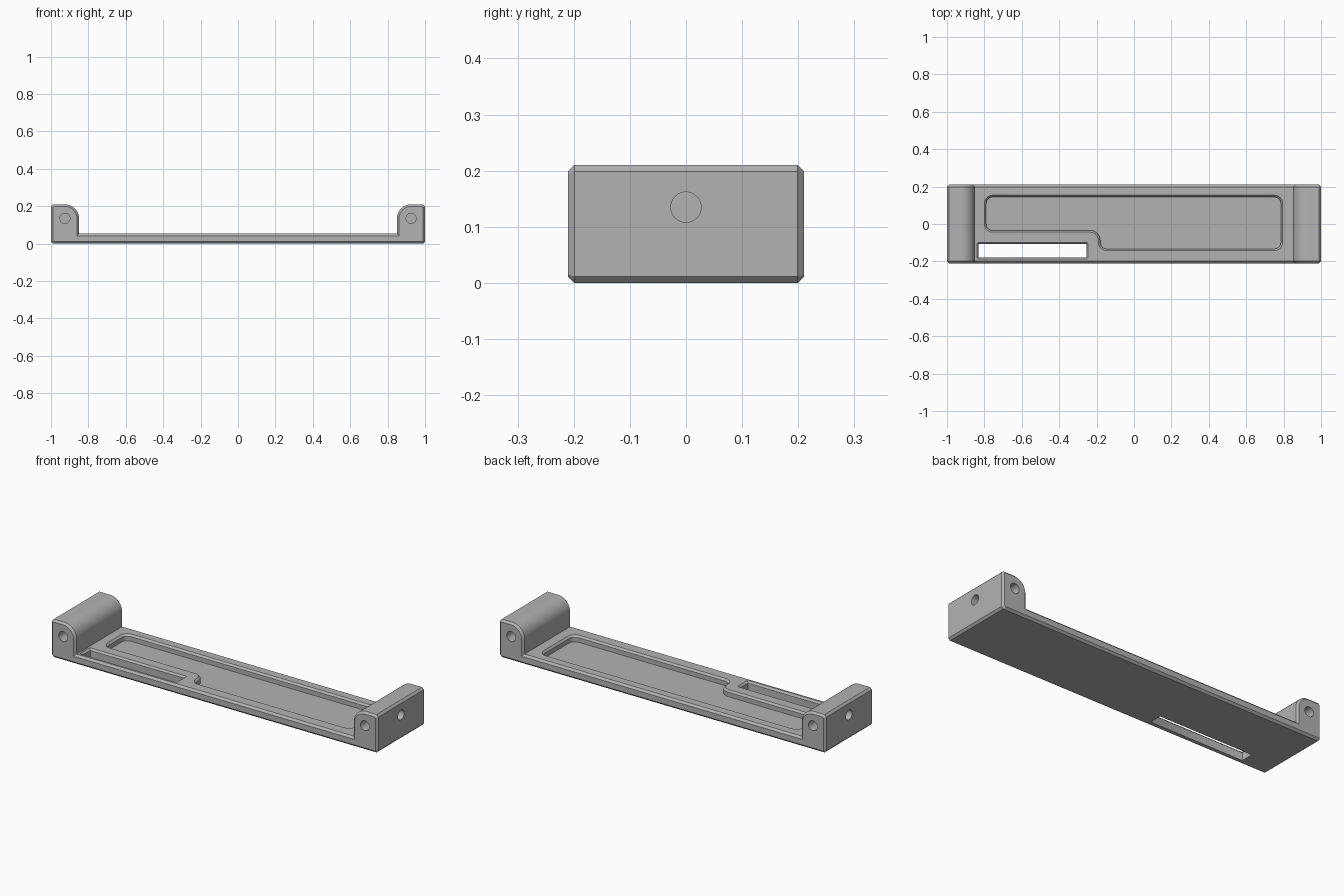
import bpy, bmesh, math
from mathutils import Vector, Matrix

if "Cube" in bpy.data.objects:
    bpy.data.objects.remove(bpy.data.objects["Cube"], do_unlink=True)

HALF_Y, TOP, BASE = 0.21, 0.21, 0.053    # half depth, ear height, plate thickness
CH = 0.011                               # chamfer width
EAR_X, HOLE_Z, EAR_R, HOLE_R = 0.925, 0.135, 0.075, 0.027

grey = bpy.data.materials.new("grey_plastic")
grey.use_nodes = True
color = (0.45, 0.45, 0.45, 1)
grey.diffuse_color = color
grey.node_tree.nodes["Principled BSDF"].inputs["Base Color"].default_value = color


def finish(bm, name):
    bmesh.ops.recalc_face_normals(bm, faces=bm.faces)
    mesh = bpy.data.meshes.new(name)
    bm.to_mesh(mesh)
    bm.free()
    mesh.materials.append(grey)
    obj = bpy.data.objects.new(name, mesh)
    bpy.context.collection.objects.link(obj)
    return obj


# Plate with a rounded ear at each end: half profile, mirrored, extruded along y
def make_body():
    half = [(1 - CH, 0), (1, CH), (1, TOP - CH), (1 - CH, TOP)]
    for i in range(17):
        a = math.pi / 2 * (1 + i / 16)
        half.append((EAR_X + EAR_R * math.cos(a), HOLE_Z + EAR_R * math.sin(a)))
    half.append((EAR_X - EAR_R, BASE))
    profile = half + [(-x, z) for x, z in reversed(half)]
    bm = bmesh.new()
    front = bm.faces.new([bm.verts.new((x, -HALF_Y, z)) for x, z in profile])
    ext = bmesh.ops.extrude_face_region(bm, geom=[front], use_keep_orig=True)
    moved = [g for g in ext["geom"] if isinstance(g, bmesh.types.BMVert)]
    bmesh.ops.translate(bm, verts=moved, vec=(0, 2 * HALF_Y, 0))
    bmesh.ops.recalc_face_normals(bm, faces=bm.faces)
    rim = [e for e in bm.edges if abs(e.verts[0].co.y - e.verts[1].co.y) < 1e-5]
    bmesh.ops.bevel(bm, geom=rim, offset=CH, segments=1, affect='EDGES')
    return finish(bm, "mounting_bracket")


# Outline with rounded right-angle corners, moved inward by inset
def rounded(corners, radius, inset, steps=8):
    pts = [Vector(c) for c in corners]
    out = []
    for i, p in enumerate(pts):
        e0 = (p - pts[i - 1]).normalized()
        e1 = (pts[(i + 1) % len(pts)] - p).normalized()
        center = p + (e1 - e0) * radius
        r = radius - inset if e0.cross(e1) > 0 else radius + inset
        for k in range(steps + 1):
            a = math.pi / 2 * k / steps
            out.append(center + r * (e0 * math.sin(a) - e1 * math.cos(a)))
    return out


# Recess cutter with a chamfered rim at the plate surface
def recess(name, corners, radius, floor, rim, steps=8):
    bm = bmesh.new()
    levels = [(floor, rim), (BASE - rim, rim), (BASE, 0), (BASE + 0.02, 0)]
    rings = [[bm.verts.new((p.x, p.y, z)) for p in rounded(corners, radius, d, steps)]
             for z, d in levels]
    for lo, hi in zip(rings, rings[1:]):
        for i in range(len(lo)):
            bm.faces.new((lo[i - 1], lo[i], hi[i], hi[i - 1]))
    bm.faces.new(rings[0])
    bm.faces.new(rings[-1])
    return finish(bm, name)


# Round blind hole cutter
def drill(name, center, axis, length):
    bm = bmesh.new()
    rot = Matrix.Rotation(math.pi / 2, 4, axis)
    bmesh.ops.create_cone(bm, cap_ends=True, segments=32, radius1=HOLE_R,
                          radius2=HOLE_R, depth=length,
                          matrix=Matrix.Translation(center) @ rot)
    return finish(bm, name)


body = make_body()
cutters = [
    recess("pocket_cutter",
           [(-0.80, -0.044), (-0.19, -0.044), (-0.19, -0.143), (0.795, -0.143),
            (0.795, 0.154), (-0.80, 0.154)], 0.045, 0.018, 0.01),
    recess("slot_cutter",
           [(-0.84, -0.188), (-0.245, -0.188), (-0.245, -0.098), (-0.84, -0.098)],
           0.011, -0.02, 0.0095, 2),
]
for s in (-1, 1):
    cutters.append(drill("end_hole_cutter", (s, 0, HOLE_Z), 'Y', 0.2))
    for t in (-1, 1):
        cutters.append(drill("side_hole_cutter", (s * EAR_X, t * HALF_Y, HOLE_Z), 'X', 0.2))

bpy.ops.object.select_all(action='DESELECT')
body.select_set(True)
bpy.context.view_layer.objects.active = body
for c in cutters:
    c.hide_render = True
    mod = body.modifiers.new(c.name, 'BOOLEAN')
    mod.operation, mod.solver, mod.object = 'DIFFERENCE', 'EXACT', c
    bpy.ops.object.modifier_apply(modifier=mod.name)
    bpy.data.objects.remove(c, do_unlink=True)

bpy.ops.object.shade_smooth_by_angle(angle=math.radians(30))
